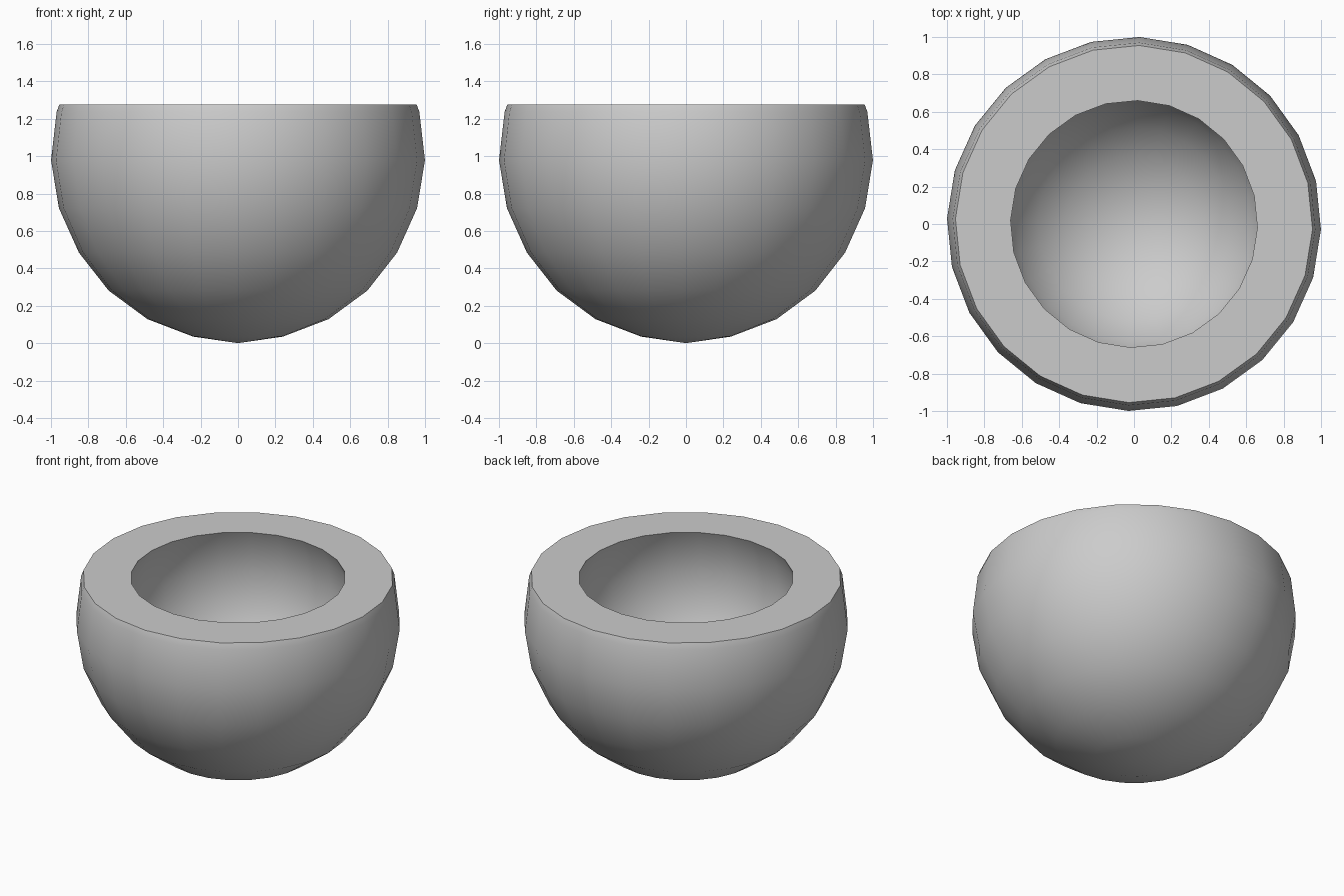
import bpy
import bmesh
from math import radians, sin, cos, tau
from mathutils import Matrix, Vector

cube = bpy.data.objects.get("Cube")
if cube:
    bpy.data.objects.remove(cube, do_unlink=True)

SEGMENTS = 24
CENTRE = 0.978
RIM = 1.277
INNER = 0.73

# One plain grey
grey = bpy.data.materials.new("plain grey")
grey.use_nodes = True
colour = (0.6, 0.6, 0.6, 1)
grey.diffuse_color = colour
grey.node_tree.nodes["Principled BSDF"].inputs["Base Color"].default_value = colour

# Outer shell, from the bottom up to the cut rim
profile = [(0, 0), (0.24, 0.035), (0.484, 0.128), (0.692, 0.281),
           (0.851, 0.484), (0.958, 0.722), (1, CENTRE), (0.97, 1.237), (0.955, RIM)]

# Round hollow, from the rim down to its lowest point
profile.append((0.66, RIM))
for degrees in range(15, -91, -15):
    a = radians(degrees)
    profile.append((max(0, INNER * cos(a)), CENTRE + INNER * sin(a)))

# Turn the profile around the upright axis
bm = bmesh.new()
verts = [bm.verts.new((r, 0, z)) for r, z in profile]
edges = [bm.edges.new(pair) for pair in zip(verts, verts[1:])]
bmesh.ops.spin(bm, geom=verts + edges, cent=Vector(), axis=(0, 0, 1),
               angle=tau, steps=SEGMENTS, use_merge=False)
bmesh.ops.remove_doubles(bm, verts=bm.verts, dist=0.0005)
bmesh.ops.rotate(bm, verts=bm.verts, matrix=Matrix.Rotation(radians(-1.7), 3, "Z"))
bmesh.ops.recalc_face_normals(bm, faces=bm.faces)

mesh = bpy.data.meshes.new("bowl")
bm.to_mesh(mesh)
bm.free()
mesh.materials.append(grey)
bowl = bpy.data.objects.new("bowl", mesh)
bpy.context.collection.objects.link(bowl)

# Smooth walls with a crisp rim
bpy.ops.object.select_all(action="DESELECT")
bowl.select_set(True)
bpy.context.view_layer.objects.active = bowl
bpy.ops.object.shade_smooth_by_angle(angle=radians(35))
